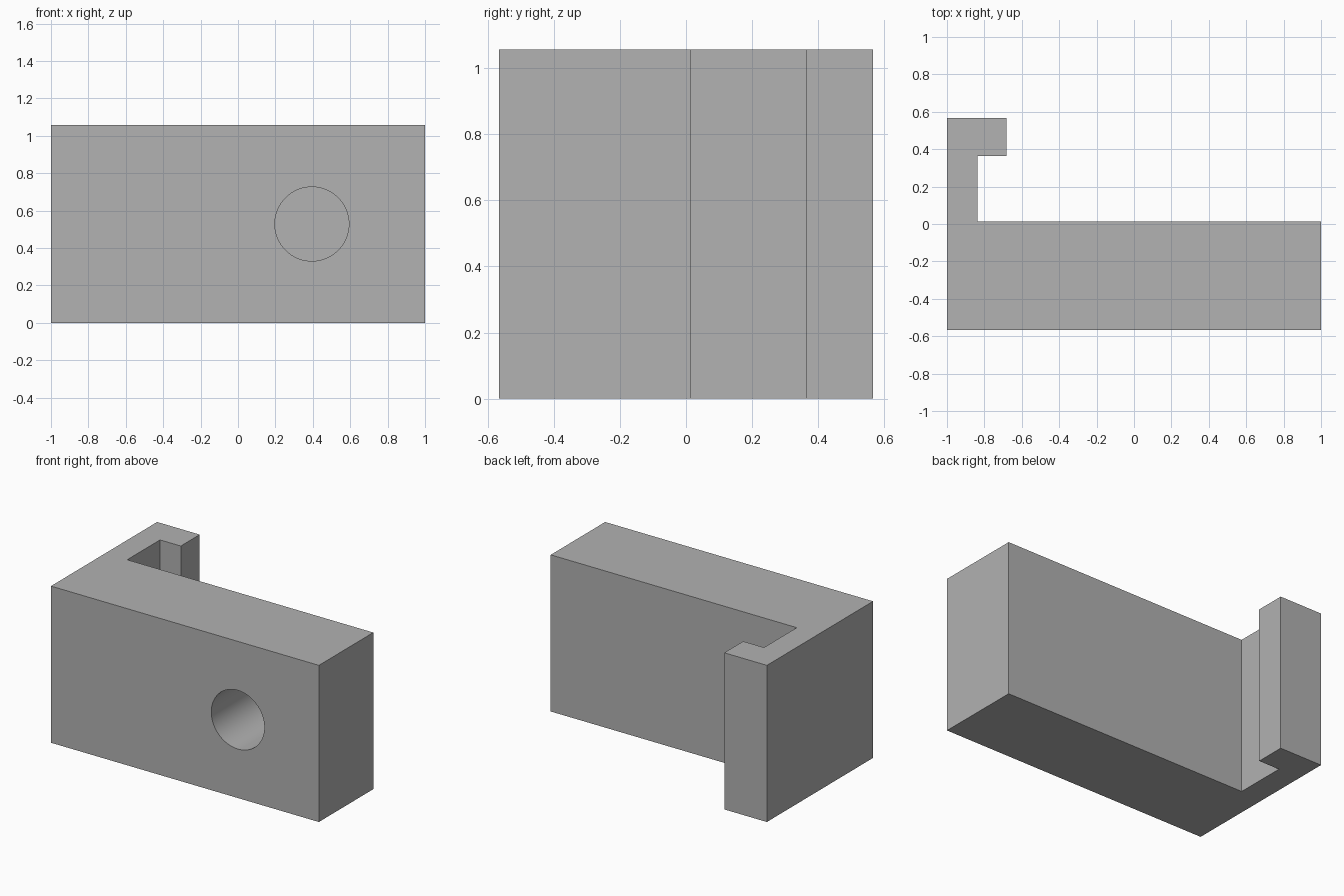
import bpy
import bmesh
import math

cube = bpy.data.objects.get("Cube")
if cube:
    bpy.data.objects.remove(cube, do_unlink=True)

HEIGHT = 1.057
BACK, FRONT = 0.566, -0.566

# One plain grey material
grey = bpy.data.materials.new("plain_grey")
grey.use_nodes = True
colour = (0.445, 0.445, 0.445, 1)
grey.diffuse_color = colour
grey.node_tree.nodes["Principled BSDF"].inputs["Base Color"].default_value = colour

# Hooked block: plan profile extruded upwards
profile = [(-1, FRONT), (1, FRONT), (1, 0.014), (-0.837, 0.014),
           (-0.837, 0.364), (-0.682, 0.364), (-0.682, BACK), (-1, BACK)]
bm = bmesh.new()
base = bm.faces.new([bm.verts.new((x, y, 0)) for x, y in profile])
extruded = bmesh.ops.extrude_face_region(bm, geom=[base])["geom"]
top = [v for v in extruded if isinstance(v, bmesh.types.BMVert)]
bmesh.ops.translate(bm, vec=(0, 0, HEIGHT), verts=top)
bmesh.ops.recalc_face_normals(bm, faces=bm.faces)
mesh = bpy.data.meshes.new("hooked_block")
bm.to_mesh(mesh)
bm.free()
block = bpy.data.objects.new("hooked_block", mesh)
bpy.context.collection.objects.link(block)
mesh.materials.append(grey)

# Blind round hole in the front face
HOLE_DEPTH, LEAD = 0.5, 0.1
bpy.ops.mesh.primitive_cylinder_add(
    vertices=96, radius=0.198, depth=HOLE_DEPTH + LEAD,
    location=(0.395, FRONT + (HOLE_DEPTH - LEAD) / 2, HEIGHT / 2),
    rotation=(math.pi / 2, 0, 0))
cutter = bpy.context.object
cutter.name = "hole_cutter"
cutter.data.materials.append(grey)

cut = block.modifiers.new("front_hole", "BOOLEAN")
cut.operation = "DIFFERENCE"
cut.solver = "EXACT"
cut.object = cutter

# Apply the cut, then smooth only the hole wall
bpy.ops.object.select_all(action="DESELECT")
block.select_set(True)
bpy.context.view_layer.objects.active = block
bpy.ops.object.modifier_apply(modifier=cut.name)
bpy.data.objects.remove(cutter, do_unlink=True)
bpy.ops.object.shade_smooth_by_angle(angle=math.radians(30))
